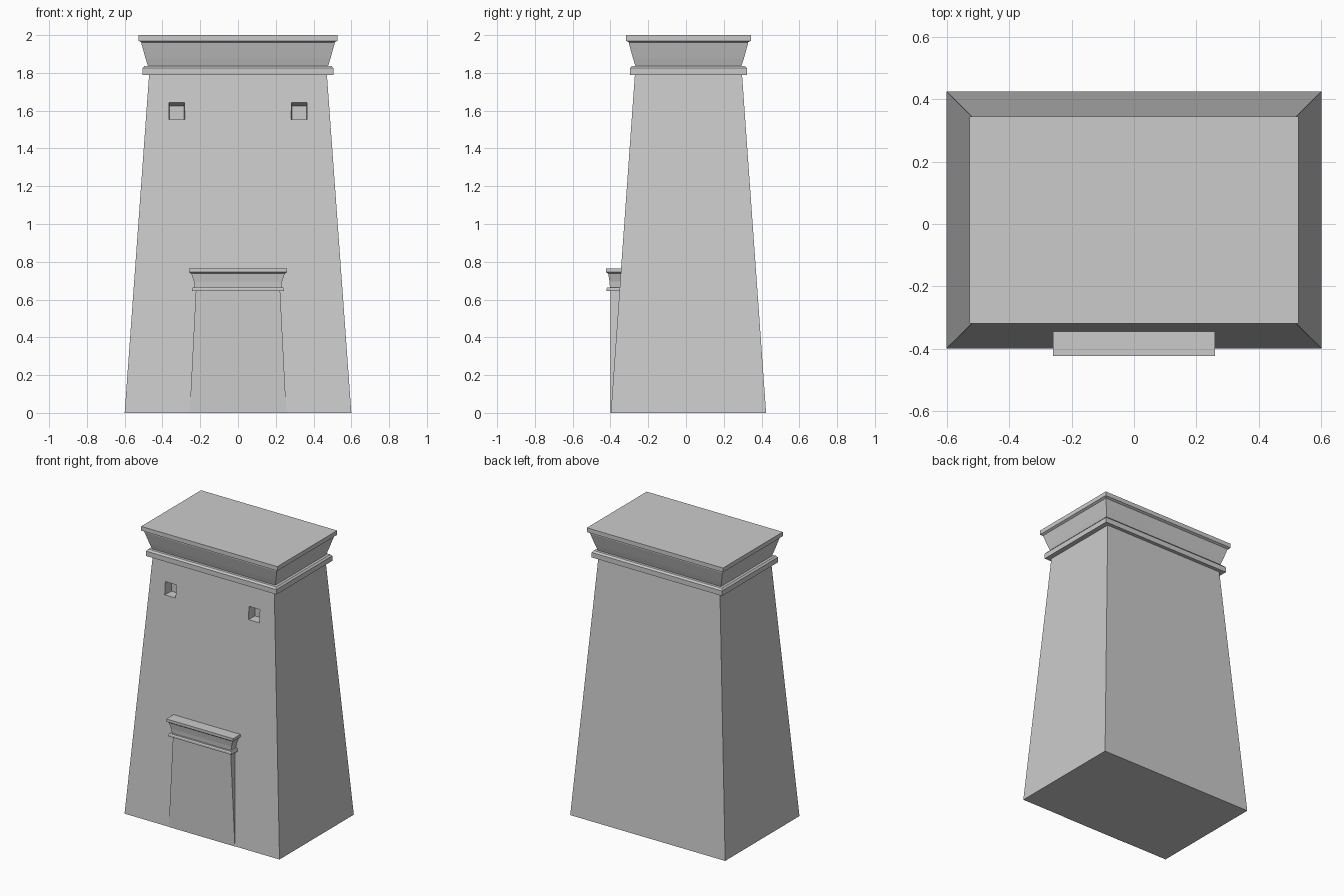
import bpy

if "Cube" in bpy.data.objects:
    bpy.data.objects.remove(bpy.data.objects["Cube"])

# Loft stacked rectangles: each ring is (half width, y front, y back, z)
def loft(name, rings, cx=0.0):
    verts, faces = [], []
    for hx, y0, y1, z in rings:
        verts += [(cx - hx, y0, z), (cx + hx, y0, z), (cx + hx, y1, z), (cx - hx, y1, z)]
    for r in range(len(rings) - 1):
        a = 4 * r
        for i in range(4):
            j = (i + 1) % 4
            faces.append((a + i, a + j, a + 4 + j, a + 4 + i))
    n = len(verts)
    faces += [(3, 2, 1, 0), (n - 4, n - 3, n - 2, n - 1)]
    me = bpy.data.meshes.new(name)
    me.from_pydata(verts, [], faces)
    ob = bpy.data.objects.new(name, me)
    bpy.context.collection.objects.link(ob)
    return ob

CY = 0.013  # tower centre in depth

# Battered tower body
body = loft("tower_body", [(0.6, CY - 0.411, CY + 0.411, 0), (0.47, CY - 0.283, CY + 0.283, 1.8)])

# Crowning cornice: torus band, flared cavetto, flat cap
profile = [(0.505, 1.79), (0.505, 1.825), (0.495, 1.837), (0.477, 1.837),
           (0.482, 1.875), (0.512, 1.957), (0.512, 1.962), (0.527, 1.97), (0.527, 2.0)]
profile[4] = (0.489, 1.875)
inset = 0.198  # width minus depth
loft("tower_cornice", [(h, CY - h + inset - 0.002, CY + h - inset + 0.002, z) for h, z in profile])

# Door block, front upright against the sloping wall
BACK = -0.33
loft("door_block", [(0.256, -0.4, BACK, 0), (0.223, -0.4, BACK, 0.65)])

# Door cornice
door = [(0.244, -0.42, 0.645), (0.244, -0.42, 0.658), (0.24, -0.416, 0.665), (0.229, -0.403, 0.665),
        (0.233, -0.405, 0.695), (0.247, -0.412, 0.737), (0.259, -0.423, 0.745), (0.259, -0.423, 0.764)]
loft("door_cornice", [(h, y, -0.343, z) for h, y, z in door])

# Window recesses, narrowing inward with sloping ceiling
for side in (-1, 1):
    cut = loft("window_cutter", [(0.045, -0.33, -0.22, 1.5515), (0.045, -0.33, -0.22, 1.656)], side * 0.324)
    for v in cut.data.vertices:
        if v.co.y > -0.25:
            v.co.x = side * 0.324 + (0.038 if v.co.x > side * 0.324 else -0.038)
            v.co.z = 1.625 if v.co.z > 1.6 else 1.553
    cut.hide_render = True
    cut.hide_viewport = True
    mod = body.modifiers.new("window_cut", "BOOLEAN")
    mod.operation = "DIFFERENCE"
    mod.solver = "EXACT"
    mod.object = cut
